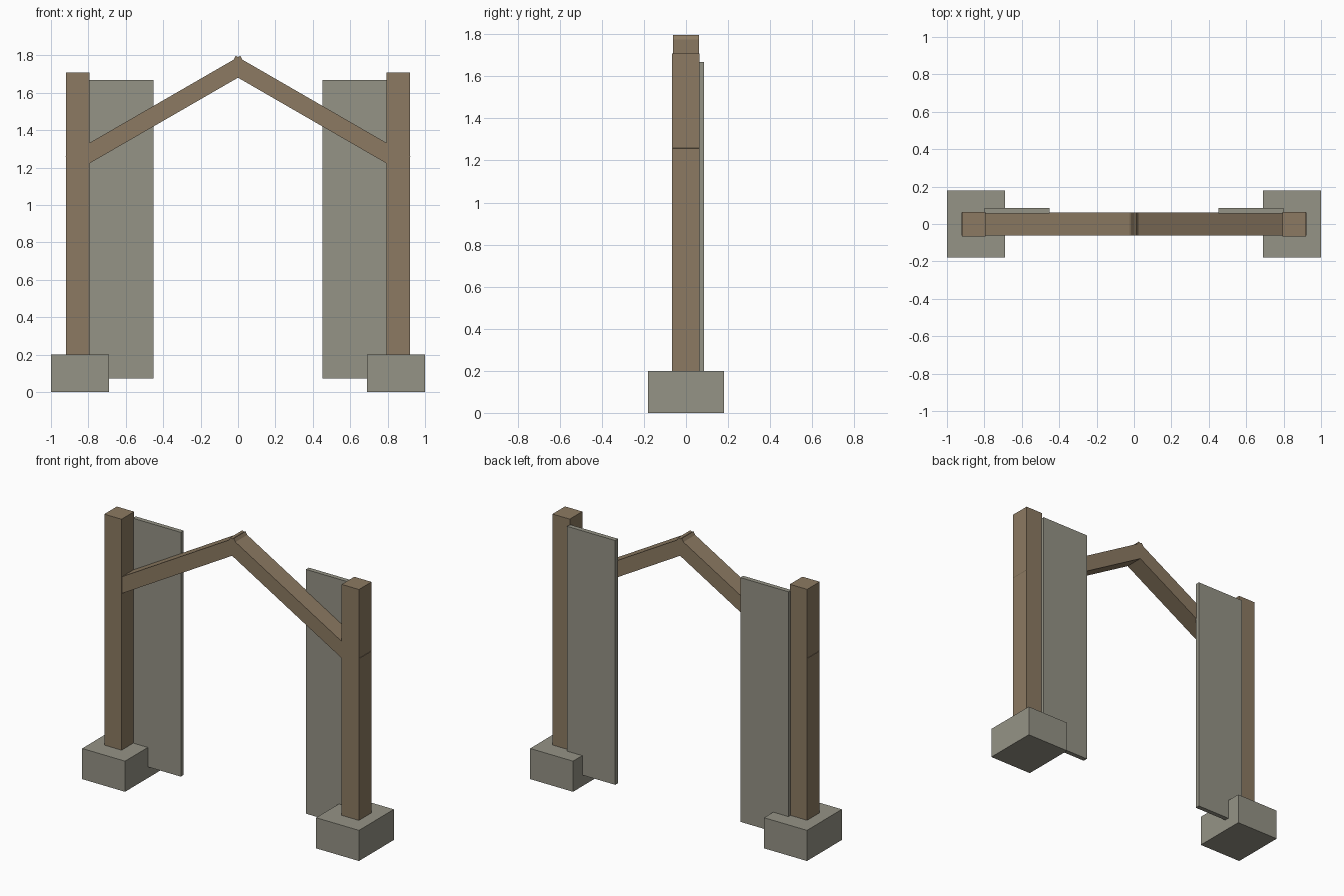
import bpy, bmesh, math
from mathutils import Matrix, Vector

if "Cube" in bpy.data.objects:
    bpy.data.objects.remove(bpy.data.objects["Cube"])


def material(name, rgb):
    m = bpy.data.materials.new(name)
    m.diffuse_color = (*rgb, 1.0)
    m.use_nodes = True
    m.node_tree.nodes["Principled BSDF"].inputs["Base Color"].default_value = m.diffuse_color
    return m


WOOD = material("brown wood", (0.262, 0.195, 0.122))
STONE = material("grey stone", (0.301, 0.292, 0.238))


def box(name, lo, hi, mat, transform=Matrix()):
    """Box between two corners, optionally transformed."""
    lo, hi = Vector(lo), Vector(hi)
    bm = bmesh.new()
    bmesh.ops.create_cube(bm, size=1.0)
    size = Matrix.Diagonal((*(hi - lo), 1.0))
    bm.transform(transform @ Matrix.Translation((lo + hi) / 2) @ size)
    mesh = bpy.data.meshes.new(name)
    bm.to_mesh(mesh)
    bm.free()
    mesh.materials.append(mat)
    obj = bpy.data.objects.new(name, mesh)
    bpy.context.collection.objects.link(obj)


PITCH = math.radians(30)
RAFTER_LENGTH = 1.0785

for side, s in (("left", -1), ("right", 1)):
    # Everything is built on the +x side, then turned or mirrored by sorting x
    def xs(a, b):
        return sorted((a * s, b * s))

    # Stone footing block
    x0, x1 = xs(0.69, 1.0)
    box(side + "_footing", (x0, -0.18, 0), (x1, 0.18, 0.2), STONE)

    # Upright post
    x0, x1 = xs(0.795, 0.92)
    box(side + "_post", (x0, -0.066, 0.19), (x1, 0.064, 1.708), WOOD)

    # Thin slab fixed behind the post
    x0, x1 = xs(0.452, 0.80)
    box(side + "_panel", (x0, 0.055, 0.073), (x1, 0.085, 1.668), STONE)

    # Sloping rafter: top edge starts just past the ridge, crossing the other one
    ridge = Matrix.Translation((-0.012 * s, 0, 1.797))
    slope = Matrix.Rotation(PITCH * s, 4, 'Y')
    x0, x1 = xs(0, RAFTER_LENGTH)
    box(side + "_rafter", (x0, -0.061, -0.095), (x1, 0.061, 0), WOOD, ridge @ slope)
